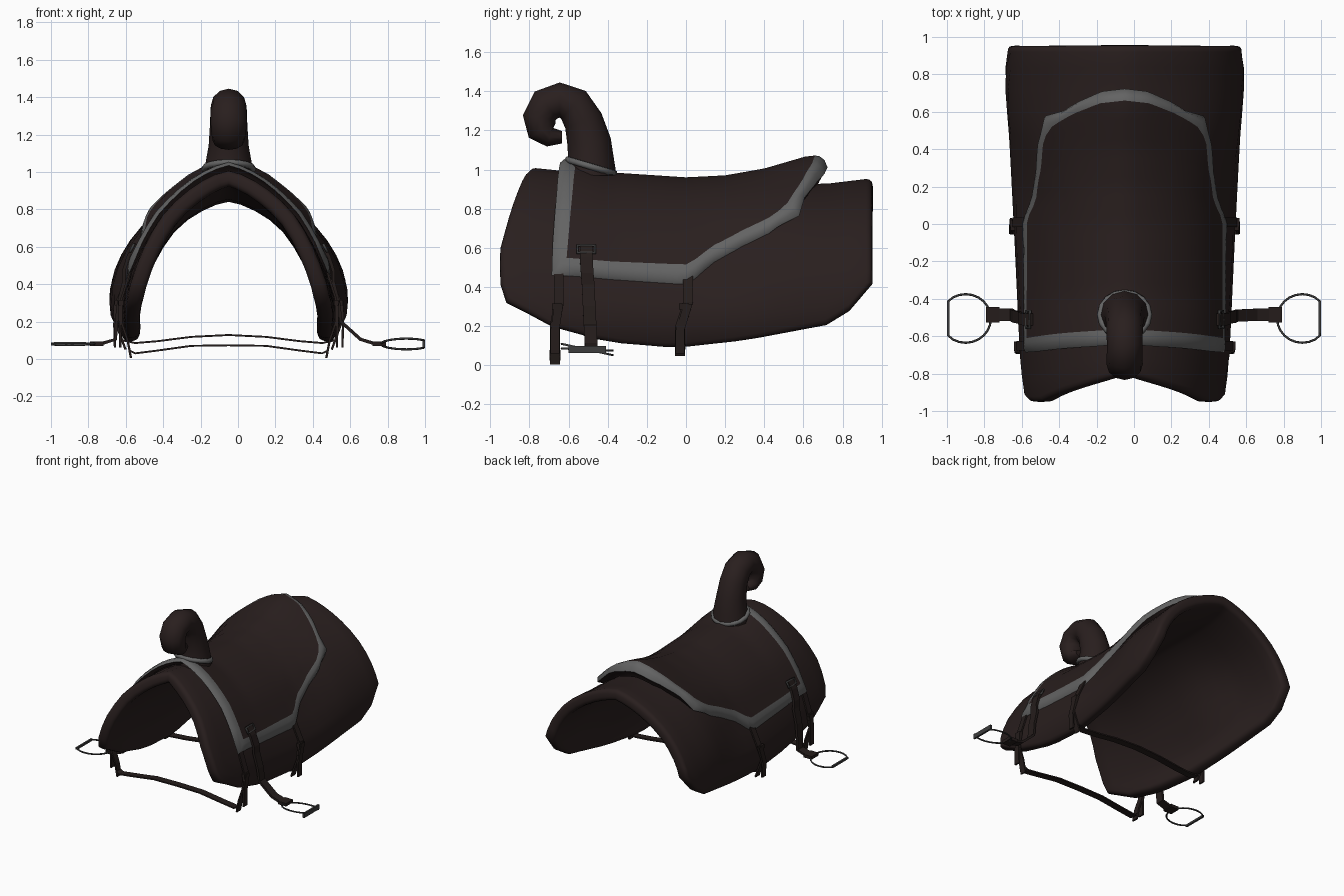
import bpy, bmesh, math
from mathutils import Vector

if "Cube" in bpy.data.objects:
    bpy.data.objects.remove(bpy.data.objects["Cube"])

CX = -0.05  # centre line of the saddle body


def mat(name, rgb):
    m = bpy.data.materials.new(name)
    m.diffuse_color = (*rgb, 1)
    m.use_nodes = True
    m.node_tree.nodes["Principled BSDF"].inputs["Base Color"].default_value = m.diffuse_color
    return m


LEATHER = mat("dark leather", (0.022, 0.0135, 0.013))
STRAP = mat("strap leather", (0.018, 0.012, 0.011))
TRIM = mat("grey trim", (0.125, 0.125, 0.125))
METAL = mat("dark metal", (0.045, 0.045, 0.045))


def make(name, verts, faces, material, smooth=True, recalc=True):
    me = bpy.data.meshes.new(name)
    me.from_pydata([tuple(v) for v in verts], [], faces)
    if recalc:
        bm = bmesh.new()
        bm.from_mesh(me)
        bmesh.ops.recalc_face_normals(bm, faces=bm.faces)
        bm.to_mesh(me)
        bm.free()
    me.materials.append(material)
    for p in me.polygons:
        p.use_smooth = smooth
    if smooth and recalc:
        me.set_sharp_from_angle(angle=math.radians(55))
    ob = bpy.data.objects.new(name, me)
    bpy.context.collection.objects.link(ob)
    return ob


def interp(pts, x):
    if x <= pts[0][0]:
        return pts[0][1]
    for (a, va), (b, vb) in zip(pts, pts[1:]):
        if x <= b:
            return va + (vb - va) * (x - a) / (b - a)
    return pts[-1][1]


# Half cross-section of the saddle, from ridge to hem: (width factor, height)
ARCH = [(0, 1), (.16, .975), (.32, .925), (.49, .855), (.65, .765), (.775, .66),
        (.875, .55), (.95, .43), (1, .31), (.995, .2), (.93, .08)]
N = len(ARCH) - 1
AX = [(i / N, p[0]) for i, p in enumerate(ARCH)]
AZ = [(i / N, p[1]) for i, p in enumerate(ARCH)]
ZQ = sorted((p[1], i / N) for i, p in enumerate(ARCH))
WAIST = [(-.95, .02), (-.6, .02), (-.2, .07), (.12, .10), (.3, .06), (.55, -.05), (.95, -.05)]
HUMP = [(.25, 0), (.45, .8), (.6, 1), (.8, .9), (1, .5)]


def half_width(y, q, extra=0.0):
    w = 0.55 + (y + 0.95) * 0.0486 + extra
    return w * interp(AX, q) * (1 - interp(WAIST, y) * interp(HUMP, interp(AZ, q)))


def surface(s, t, d, off=0.0):
    """Point on a saddle layer: s in -1..1 across, t in 0..1 front to back."""
    a = abs(s)
    y = interp(d["front"], a) * (1 - t) + interp(d["back"], a) * t
    yb = interp(d["front"], 1) * (1 - t) + interp(d["back"], 1) * t
    q = a * interp(ZQ, interp(d["hem"], yb))
    z = interp(AZ, q)
    z += (interp(d["ridge"], y) - 1 + off) * z ** 3
    return Vector((CX + math.copysign(half_width(y, q, d["grow"] + off), s), y, z))


def layer(name, d, nu, nv):
    verts = [surface(-1 + 2 * i / nu, j / nv, d) for j in range(nv + 1) for i in range(nu + 1)]
    k = nu + 1
    faces = [(j * k + i, j * k + i + 1, j * k + k + i + 1, j * k + k + i)
             for j in range(nv) for i in range(nu)]
    return make(name, verts, faces, LEATHER, recalc=False)


# Lower pad
pad = dict(front=[(0, -.80), (.35, -.87), (.7, -.95), (.88, -.955), (1, -.92)],
           back=[(0, .95), (1, .95)],
           hem=[(-.91, .33), (-.7, .2), (-.4, .11), (-.05, .08), (.3, .12), (.75, .21), (.81, .25), (.95, .43)],
           ridge=[(-.8, 1.01), (-.6, .99), (-.3, .94), (.1, .925), (.7, .925), (.95, .955)], grow=0)
ob = layer("pad", pad, 20, 16)
m = ob.modifiers.new("thickness", "SOLIDIFY")
m.thickness, m.offset = .085, -1
m = ob.modifiers.new("round edge", "BEVEL")
m.width, m.segments, m.angle_limit = .03, 3, math.radians(50)

# Seat with raised back
seat = dict(front=[(0, -.56), (.5, -.58), (1, -.61)],
            back=[(0, .66), (.35, .645), (.7, .59), (1, .52)],
            hem=[(-.61, .54), (0, .52), (.06, .555), (.13, .615), (.3, .70), (.45, .76), (.52, .81)],
            ridge=[(-.62, 1.06), (-.5, 1.025), (-.38, .985), (0, .96), (.2, .97), (.4, 1.005), (.64, 1.075), (.73, 1.06)],
            grow=.04)
NU, NV = 18, 24
layer("seat", seat, NU, NV)

# Grey rolled border sloping from the seat edge to the pad, and the dark fold beneath it
loop = [(-1 + 2 * i / NU, 0) for i in range(NU)] + [(1, j / NV) for j in range(NV)]
loop += [(-s, 1 - t) for s, t in loop]


def border(f, drop):
    pts = []
    for s, t in loop:
        ds = f * (.115 + .04 * t) if abs(s) == 1 else 0
        dt = -.068 * f if t == 0 else .052 * f if t == 1 else 0
        k = .025 if t == 0 else .05 if t == 1 else .035 + .01 * t
        pts.append(surface(s * (1 + ds), t + dt, seat, -k * drop))
    return pts


def strips(name, rings, material):
    n = len(loop)
    faces = [(r * n + i, r * n + n + i, r * n + n + (i + 1) % n, r * n + (i + 1) % n)
             for r in range(len(rings) - 1) for i in range(n)]
    make(name, sum(rings, []), faces, material, recalc=False)


strips("seat_border", [border(0, 0), border(.35, 0), border(.75, .3), border(1, 1)], TRIM)
strips("seat_fold", [border(1, 1), border(.7, 1.5), border(.5, 2.2)], LEATHER)

# Curled horn: (y, z, in-plane radius, sideways radius)
HORN = [(-.485, .97, .13, .135), (-.485, 1.04, .118, .125), (-.495, 1.14, .112, .107), (-.525, 1.25, .10, .1),
        (-.575, 1.33, .095, .097), (-.645, 1.355, .09, .095), (-.715, 1.33, .09, .096),
        (-.75, 1.265, .085, .097), (-.735, 1.2, .078, .092), (-.695, 1.165, .05, .085), (-.635, 1.165, .032, .06)]
S = 12
verts = []
for i, (y, z, rn, rx) in enumerate(HORN):
    a, b = HORN[max(i - 1, 0)], HORN[min(i + 1, len(HORN) - 1)]
    tan = Vector((0, b[0] - a[0], b[1] - a[1])).normalized()
    nor = Vector((0, tan.z, -tan.y))
    for k in range(S):
        g = 2 * math.pi * k / S
        verts.append(Vector((CX, y, z)) + Vector((rx * math.cos(g), 0, 0)) + nor * rn * math.sin(g))
faces = [(i * S + k, i * S + (k + 1) % S, i * S + S + (k + 1) % S, i * S + S + k)
         for i in range(len(HORN) - 1) for k in range(S)]
faces += [tuple(range(S)), tuple(range((len(HORN) - 1) * S, len(HORN) * S))]
make("horn", verts, faces, LEATHER)


def tube(name, pts, r, material, res=1):
    cu = bpy.data.curves.new(name, "CURVE")
    cu.dimensions = "3D"
    cu.bevel_depth, cu.bevel_resolution = r, res
    sp = cu.splines.new("POLY")
    sp.points.add(len(pts) - 1)
    for p, v in zip(sp.points, pts):
        p.co = (*v, 1)
    sp.use_cyclic_u = True
    cu.materials.append(material)
    bpy.context.collection.objects.link(bpy.data.objects.new(name, cu))


# Grey collar at the foot of the horn
tube("horn_collar", [(CX + .13 * math.cos(g), -.485 + .118 * math.sin(g), 1.015 - .035 * math.sin(g))
                     for g in (2 * math.pi * k / 16 for k in range(16))], .018, TRIM)


def ribbon(name, pts, wide, thick=.012):
    """Flat strap along (x, y, z) points, its width lying along y."""
    pts = [Vector(p) for p in pts]
    verts = []
    for i, p in enumerate(pts):
        t = pts[min(i + 1, len(pts) - 1)] - pts[max(i - 1, 0)]
        n = Vector((t.z, 0, -t.x)).normalized() * thick / 2
        w = Vector((0, wide / 2, 0))
        verts += [p + n + w, p + n - w, p - n - w, p - n + w]
    m = len(pts) - 1
    faces = [(4 * i + k, 4 * i + (k + 1) % 4, 4 * i + 4 + (k + 1) % 4, 4 * i + 4 + k)
             for i in range(m) for k in range(4)]
    make(name, verts, faces + [(0, 1, 2, 3), tuple(range(4 * m, 4 * m + 4))], STRAP, smooth=False)


def box(name, c, size, material):
    vs = [Vector(c) + Vector((sx * size[0], sy * size[1], sz * size[2])) / 2
          for sx in (-1, 1) for sy in (-1, 1) for sz in (-1, 1)]
    make(name, vs, [(0, 1, 3, 2), (4, 6, 7, 5), (0, 4, 5, 1), (2, 3, 7, 6), (0, 2, 6, 4), (1, 5, 7, 3)],
         material, smooth=False)


# Girth straps under the belly
for name, y, half in (("front_girth", -.67, [(.53, .045), (.5, .03), (.38, .045), (.2, .07), (0, .073)]),
                      ("rear_girth", -.03, [(.57, .10), (.5, .085), (.38, .095), (.2, .118), (0, .128)])):
    ribbon(name, [(CX - x, y, z) for x, z in half] + [(CX + x, y, z) for x, z in half[-2::-1]], .055, .01)

for sg, side in ((-1, "left"), (1, "right")):
    def H(y, z, gap):
        """Point lying a little outside the pad."""
        return (CX + sg * (half_width(y, interp(ZQ, z)) + gap), y, z)
    # Hanging billets with loose ends and buckles
    for part, y0, y1, low in (("front", -.65, -.67, .005), ("rear", .01, -.03, .05)):
        ribbon(f"{side}_{part}_billet", [H(y0, .47, .012), H(y0, .32, .014), H(y1, .2, .014),
                                         H(y1, .1, .01), H(y1, low, -.002)], .05)
        ribbon(f"{side}_{part}_loose_end", [H(y0, .31, .024), H(y1, .18, .026), H(y1, .06, .055)], .045)
        box(f"{side}_{part}_buckle", H((y0 + y1) / 2, .3, .014), (.025, .05, .03), STRAP)
    # Stirrup leather
    ribbon(side + "_stirrup_leather", [H(-.51, .615, .046), H(-.51, .55, .05), H(-.505, .47, .046), H(-.5, .41, .024),
                                       H(-.495, .3, .02), H(-.49, .2, .03), (sg * .655, -.485, .105),
                                       (sg * .72, -.485, .085), (sg * .79, -.485, .08)], .065, .018)
    tube(side + "_stirrup_buckle", [H(-.51 + dy, z, .053) for dy, z in
                                    ((-.045, .575), (.045, .575), (.045, .612), (-.045, .612))], .008, METAL)
    box(side + "_stirrup_loop", (sg * .755, -.485, .082), (.07, .085, .024), STRAP)
    # D-shaped stirrup, the right one hanging slightly tilted
    tilt = .22 if sg > 0 else .04
    ring = []
    for k in range(24):
        g = 2 * math.pi * k / 24
        dy = .13 * math.sin(g)
        ring.append((sg * min(.9 + .135 * math.cos(g), .993), -.505 + dy, .08 - dy * tilt))
    tube(side + "_stirrup", ring, .006, METAL)
    box(side + "_stirrup_tread", (sg * .993, -.505, .08), (.014, .19, .016 if sg < 0 else .035), METAL)
